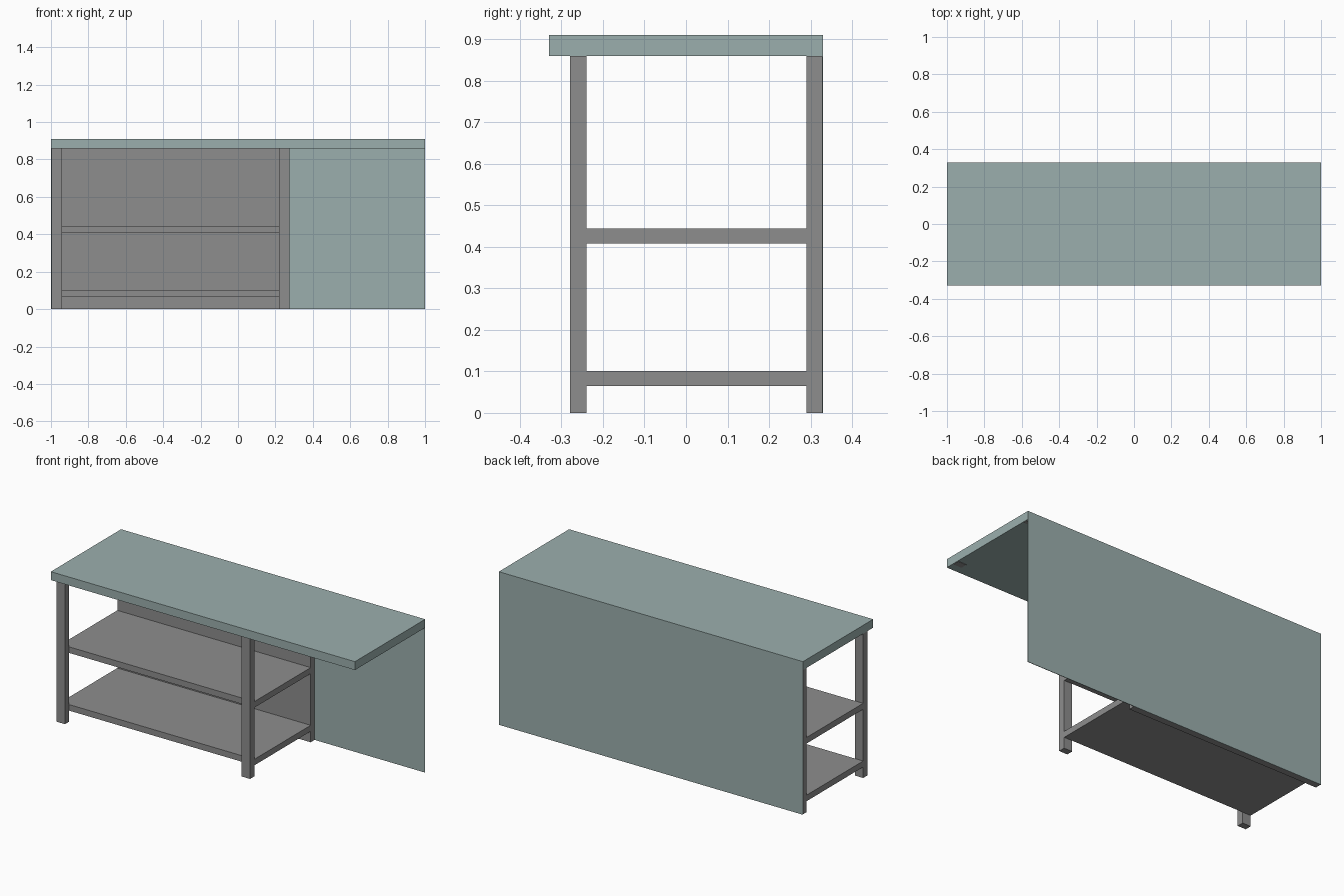
import bpy
import bmesh

cube = bpy.data.objects.get("Cube")
if cube:
    bpy.data.objects.remove(cube, do_unlink=True)


def make_material(name, colour):
    mat = bpy.data.materials.new(name)
    mat.use_nodes = True
    mat.diffuse_color = colour
    mat.node_tree.nodes["Principled BSDF"].inputs["Base Color"].default_value = colour
    return mat


teal = make_material("pale teal", (0.33, 0.43, 0.42, 1))
grey = make_material("mid grey", (0.27, 0.27, 0.27, 1))


def box(name, mat, x, y, z):
    """Box spanning the given (low, high) range on each axis."""
    bm = bmesh.new()
    bmesh.ops.create_cube(bm, size=1)
    for v in bm.verts:
        v.co = [r[0] if c < 0 else r[1] for c, r in zip(v.co, (x, y, z))]
    mesh = bpy.data.meshes.new(name)
    bm.to_mesh(mesh)
    bm.free()
    mesh.materials.append(mat)
    obj = bpy.data.objects.new(name, mesh)
    bpy.context.collection.objects.link(obj)
    return obj


UNDERSIDE = 0.86
FRAME_X = (-0.997, 0.275)
LEG_W = 0.055
FRONT_Y = (-0.28, -0.24)
BACK_Y = (0.29, 0.327)

# Worktop and the thin full-width skin flush with its back edge
box("worktop", teal, (-1, 1), (-0.33, 0.33), (UNDERSIDE, 0.91))
box("back_skin", teal, (-1, 1), (0.327, 0.33), (0, UNDERSIDE))

# Cabinet frame: solid back and two front legs
box("cabinet_back", grey, FRAME_X, BACK_Y, (0, UNDERSIDE))
box("front_leg_right", grey, (FRAME_X[0], FRAME_X[0] + LEG_W), FRONT_Y, (0, UNDERSIDE))
box("front_leg_left", grey, (FRAME_X[1] - LEG_W, FRAME_X[1]), FRONT_Y, (0, UNDERSIDE))

# Shelves between the legs and the back
for name, z in (("lower_shelf", 0.065), ("middle_shelf", 0.408)):
    box(name, grey, FRAME_X, (FRONT_Y[1], BACK_Y[0]), (z, z + 0.036))

# Small mounting plates under the overhanging end
for name, y in (("front_mount_plate", FRONT_Y), ("back_mount_plate", BACK_Y)):
    box(name, grey, (0.997 - LEG_W, 0.997), y, (UNDERSIDE - 0.002, UNDERSIDE))
